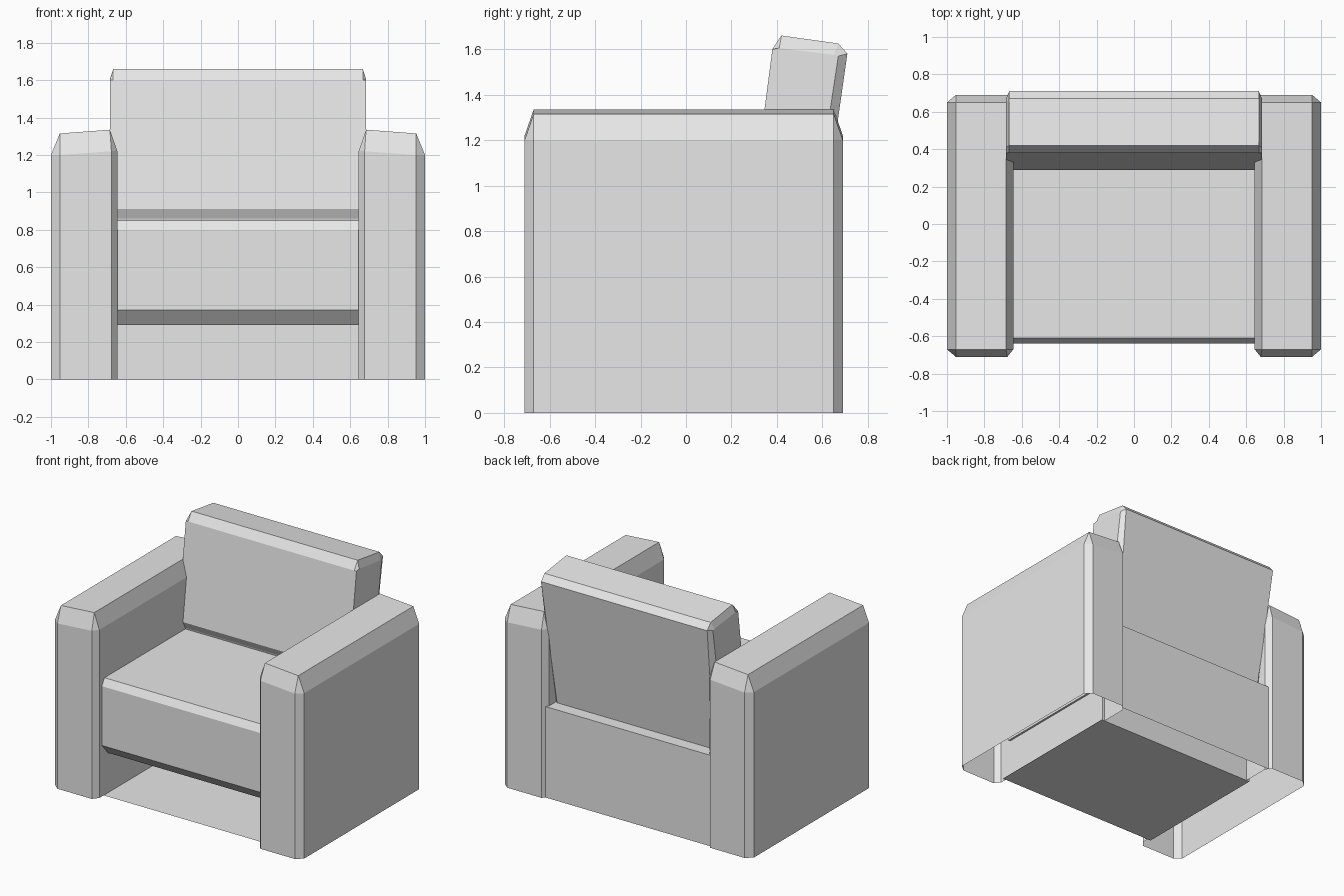
import bpy
import bmesh

cube = bpy.data.objects.get("Cube")
if cube:
    bpy.data.objects.remove(cube, do_unlink=True)

fabric = bpy.data.materials.new("light_grey_fabric")
fabric.use_nodes = True
GREY = (0.8, 0.8, 0.8, 1.0)
fabric.diffuse_color = GREY
fabric.node_tree.nodes["Principled BSDF"].inputs["Base Color"].default_value = GREY


def loft(name, rings, closed=True, caps=(True, True)):
    """Skin a list of point rings, optionally capping the first and last."""
    bm = bmesh.new()
    rows = [[bm.verts.new(p) for p in ring] for ring in rings]
    count = len(rows[0])
    for a, b in zip(rows, rows[1:]):
        for i in range(count if closed else count - 1):
            j = (i + 1) % count
            bm.faces.new((a[i], a[j], b[j], b[i]))
    for row, wanted in zip((rows[0], rows[-1]), caps):
        if wanted:
            bm.faces.new(row)
    bmesh.ops.remove_doubles(bm, verts=bm.verts, dist=0.0005)
    bmesh.ops.dissolve_degenerate(bm, edges=bm.edges, dist=0.0005)
    bmesh.ops.recalc_face_normals(bm, faces=bm.faces)
    mesh = bpy.data.meshes.new(name)
    bm.to_mesh(mesh)
    bm.free()
    mesh.materials.append(fabric)
    obj = bpy.data.objects.new(name, mesh)
    bpy.context.collection.objects.link(obj)
    return obj


def across(profile, x):
    """Place a (y, z) profile at a given x."""
    return [(x, y, z) for y, z in profile]


# Armrests: chamfered hollow posts, open underneath, with a sloping top
INNER, INNER_CUT, OUTER_CUT, OUTER = 0.645, 0.677, 0.953, 1.0
FRONT, FRONT_CUT, BACK_CUT, BACK = -0.71, -0.67, 0.65, 0.69
section = [(INNER, FRONT_CUT), (INNER_CUT, FRONT), (OUTER_CUT, FRONT), (OUTER, FRONT_CUT),
           (OUTER, BACK_CUT), (OUTER_CUT, BACK), (INNER_CUT, BACK), (INNER, BACK_CUT)]
for name, side in (("left_armrest", 1), ("right_armrest", -1)):
    foot = [(side * x, y, 0) for x, y in section]
    shoulder = [(side * x, y, 1.22 if x < 0.8 else 1.2) for x, y in section]
    top = [(side * (0.685 if x < 0.8 else OUTER_CUT),
            FRONT_CUT if y < 0 else BACK_CUT,
            1.335 if x < 0.8 else 1.315) for x, y in section]
    loft(name, [foot, shoulder, top], caps=(False, True))

# Base: floor panel and hollow rear box folded from one strip
strip = [(-0.62, 0), (0.45, 0), (0.45, 0.66), (0.67, 0.66), (0.67, 0)]
loft("base_and_rear_panel", [across(strip, -0.67), across(strip, 0.67)],
     closed=False, caps=(False, False))

# Seat cushion with chamfered front edges
seat = [(-0.57, 0.29), (-0.64, 0.37), (-0.64, 0.80), (-0.61, 0.85), (0.45, 0.85), (0.45, 0.29)]
loft("seat_cushion", [across(seat, -0.66), across(seat, 0.66)])

# Back cushion: leaning slab with chamfered top and rear side edges
body = [(0.38, 1.6), (0.42, 1.66), (0.67, 1.625), (0.71, 1.58),
        (0.575, 0.64), (0.37, 0.64), (0.315, 0.86), (0.29, 0.91)]
end = [(0.38, 1.6), (0.41, 1.605), (0.65, 1.575), (0.67, 1.57),
       (0.53, 0.64), (0.37, 0.64), (0.315, 0.86), (0.29, 0.91)]


def body_ring(side):
    return [(side * (0.63 if y > 0.5 and z < 1 else 0.667), y, z) for y, z in body]


loft("back_cushion", [across(end, -0.685), body_ring(-1), body_ring(1), across(end, 0.685)])
